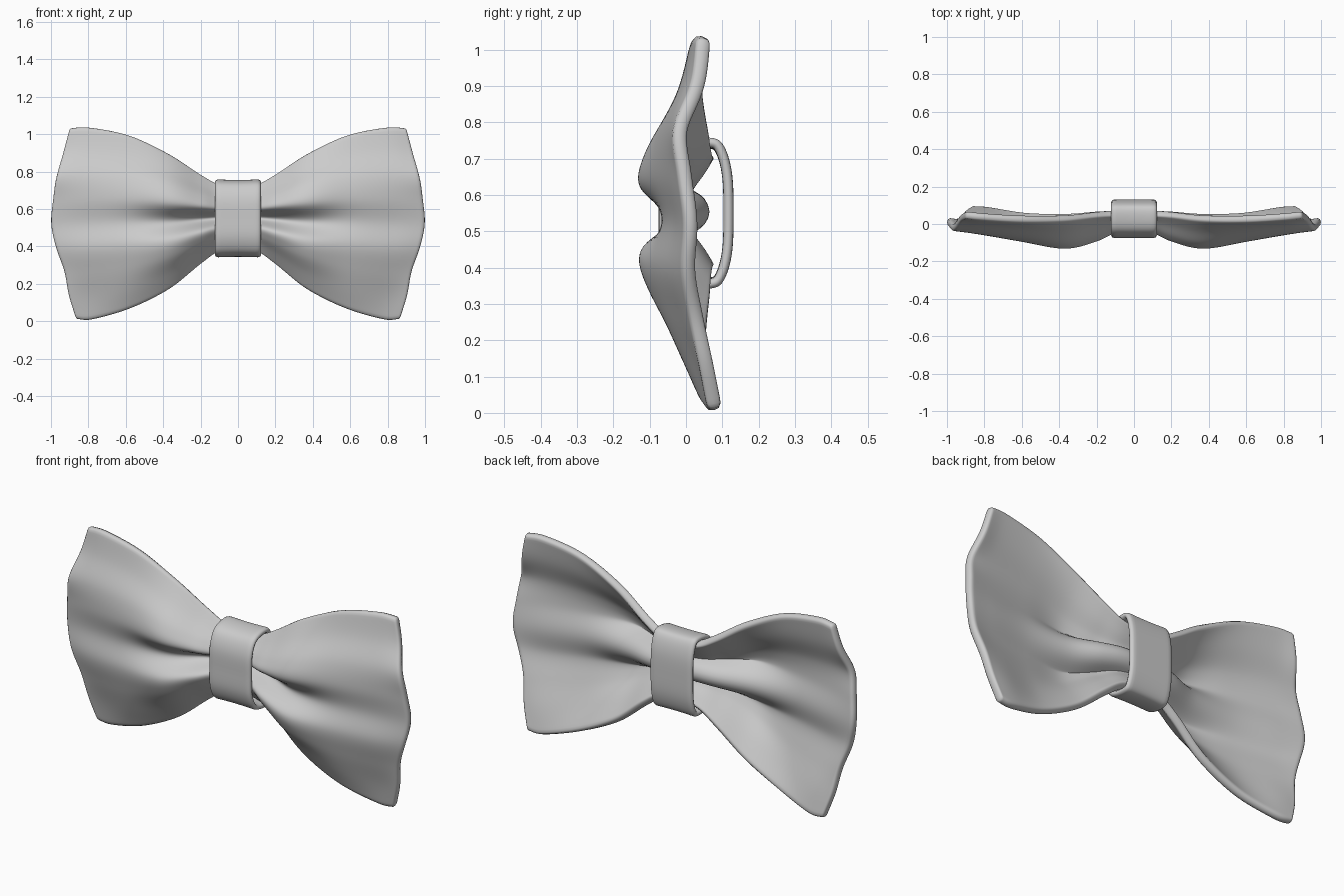
import bpy

if "Cube" in bpy.data.objects:
    bpy.data.objects.remove(bpy.data.objects["Cube"])


def spline(pts, t, closed=False):
    """Catmull-Rom value of a list of numbers at index position t."""
    n = len(pts)
    i = int(t) if closed else min(int(t), n - 2)
    f = t - i

    def p(k):
        if closed:
            return pts[k % n]
        if k < 0:
            return 2 * pts[0] - pts[1]
        if k >= n:
            return 2 * pts[-1] - pts[-2]
        return pts[k]
    a, b, c, d = p(i - 1), p(i), p(i + 1), p(i + 2)
    return b + 0.5 * f * (c - a + f * (2 * a - 5 * b + 4 * c - d + f * (3 * (b - c) + d - a)))


def grid_object(name, point, nu, nv, wrap, thickness, mirror):
    """Sheet built from point(i, j), thickened and rounded with modifiers."""
    rows = nv if wrap else nv + 1
    verts = [point(i, j) for i in range(nu + 1) for j in range(rows)]
    faces = [(i * rows + j, (i + 1) * rows + j,
              (i + 1) * rows + (j + 1) % rows, i * rows + (j + 1) % rows)
             for i in range(nu) for j in range(nv)]
    mesh = bpy.data.meshes.new(name)
    mesh.from_pydata(verts, [], faces)
    mesh.update()
    for poly in mesh.polygons:
        poly.use_smooth = True
    obj = bpy.data.objects.new(name, mesh)
    bpy.context.collection.objects.link(obj)
    if mirror:
        obj.modifiers.new("mirror", 'MIRROR').use_clip = True
    solid = obj.modifiers.new("thickness", 'SOLIDIFY')
    solid.thickness = thickness
    solid.offset = -1
    sub = obj.modifiers.new("round", 'SUBSURF')
    sub.levels = sub.render_levels = 1
    return obj


# Pleated bow: stations outward from the knot, front depth sampled bottom to top
station_x = [0, 0.1, 0.2, 0.37, 0.6, 0.85, 1.003]
bottom_z = [0.385, 0.37, 0.30, 0.165, 0.06, 0.005, 0.008]
top_z = [0.725, 0.735, 0.79, 0.90, 1.0, 1.04, 1.035]
edge_drop = [0.135, 0.095, 0.07, 0.025, 0.0, 0.01, 0.03, 0.065, 0.10]
depth = [
    [.045, .02, -.01, -.03, .03, -.03, -.01, .02, .045],
    [.045, .01, -.03, -.045, .03, -.045, -.03, .01, .045],
    [.045, -.01, -.07, -.09, .01, -.09, -.07, -.01, .04],
    [.03, -.035, -.105, -.128, -.05, -.13, -.11, -.04, .02],
    [.03, -.025, -.07, -.095, -.065, -.095, -.08, -.025, .01],
    [.055, .025, -.015, -.045, -.03, -.05, -.05, -.005, .02],
    [.06, .035, .01, -.01, -.005, -.02, -.035, .015, .03],
]
SU, SV = 6, 5


def bow_point(i, j):
    u, v = i / SU, j / SV
    x = spline(station_x, u)
    x = max(0, x - spline(edge_drop, v) * x ** 4)
    lo, hi = spline(bottom_z, u), spline(top_z, u)
    y = spline([spline(row, v) for row in depth], u)
    return (x, y, lo + (hi - lo) * v / 8)


grid_object("bow_wings", bow_point, 6 * SU, 8 * SV, False, 0.04, True)

# Knot band: closed loop around the pinched middle, lightly waisted
half = [(-.075, 0), (-.072, .10), (-.045, .17), (.0, .20),
        (.07, .208), (.105, .185), (.127, .11), (.131, 0)]
loop = half + [(y, -z) for y, z in half[-2:0:-1]]
loop_y = [p[0] for p in loop]
loop_z = [p[1] for p in loop]
NB = 8


def band_point(i, j):
    s = 2 * i / NB - 1
    flare = 0.985 + 0.02 * s * s
    return (0.123 * s, spline(loop_y, j / 4, True),
            0.55 + spline(loop_z, j / 4, True) * flare)


grid_object("knot_band", band_point, NB, 4 * len(loop), True, 0.028, False)
